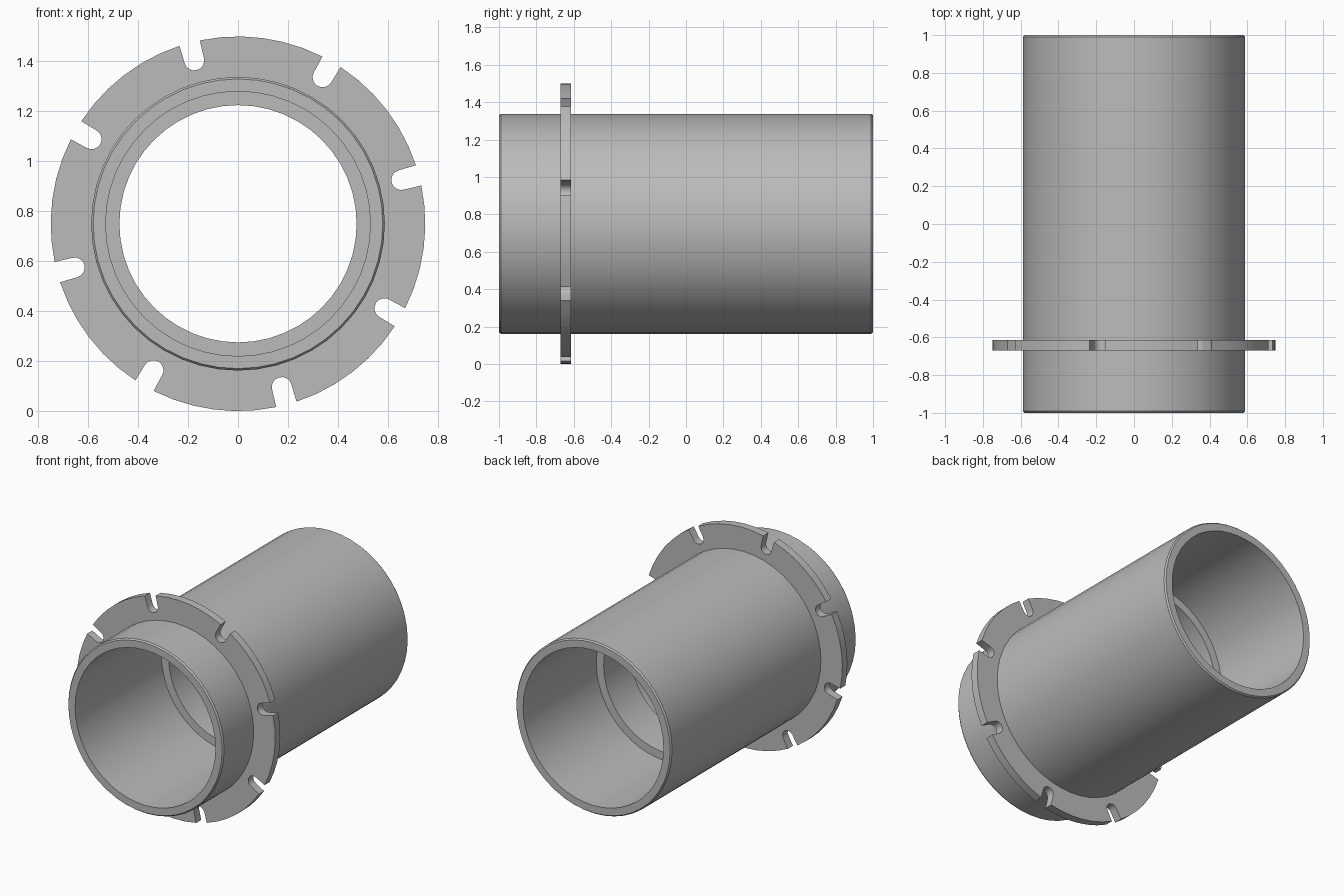
import bpy
import bmesh
from math import sin, cos, asin, pi, radians

CENTRE_Z = 0.75

cube = bpy.data.objects.get("Cube")
if cube:
    bpy.data.objects.remove(cube, do_unlink=True)

# One plain grey for everything
grey = bpy.data.materials.new("plain_grey")
grey.use_nodes = True
colour = (0.5, 0.5, 0.5, 1)
grey.diffuse_color = colour
grey.node_tree.nodes["Principled BSDF"].inputs["Base Color"].default_value = colour


def finish(bm, name):
    bmesh.ops.recalc_face_normals(bm, faces=bm.faces)
    mesh = bpy.data.meshes.new(name)
    bm.to_mesh(mesh)
    bm.free()
    mesh.materials.append(grey)
    obj = bpy.data.objects.new(name, mesh)
    bpy.context.collection.objects.link(obj)
    bpy.ops.object.select_all(action='DESELECT')
    obj.select_set(True)
    bpy.context.view_layer.objects.active = obj
    bpy.ops.object.shade_smooth_by_angle(angle=radians(30))


def lathe(name, profile, sides):
    """Spin a closed (radius, y) profile around the tube axis."""
    bm = bmesh.new()
    rings = []
    for i in range(sides):
        a = 2 * pi * i / sides
        rings.append([bm.verts.new((r * cos(a), y, CENTRE_Z + r * sin(a)))
                      for r, y in profile])
    n = len(profile)
    for i in range(sides):
        a, b = rings[i], rings[(i + 1) % sides]
        for j in range(n):
            k = (j + 1) % n
            bm.faces.new((a[j], a[k], b[k], b[j]))
    finish(bm, name)


# Tube with chamfered ends and a narrower shoulder inside the bore
lathe("tube", [(0.53, -1), (0.58, -1), (0.588, -0.99), (0.588, 0.99), (0.58, 1),
               (0.53, 1), (0.53, 0.21), (0.475, 0.21), (0.475, -0.07),
               (0.53, -0.07)], 48)


def flange(name, outer, inner, front, back, notches, first_angle):
    """Flat ring with round-bottomed notches cut in from its rim."""
    slot, mouth, depth, steps, rim_steps = 0.04, 0.042, 0.677, 8, 6
    pairs = []  # (outer point, inner point), each as (radius direction, sideways, angle)

    def add(u, v, base):
        inner_turn = asin(v / inner)
        pairs.append(((u * cos(base) - v * sin(base), u * sin(base) + v * cos(base)),
                      (inner * cos(base + inner_turn), inner * sin(base + inner_turn))))

    pitch = 2 * pi / notches
    edge = asin(mouth / outer)
    rim_u = outer * cos(edge)
    for n in range(notches):
        base = first_angle + n * pitch
        # Notch: mouth corner, rounded bottom, mouth corner
        add(rim_u, -mouth, base)
        for s in range(steps + 1):
            t = pi * s / steps
            add(depth - slot * sin(t), -slot * cos(t), base)
        add(rim_u, mouth, base)
        # Rim up to the next notch
        for s in range(1, rim_steps):
            a = base + edge + (pitch - 2 * edge) * s / rim_steps
            add(outer, 0, a)

    bm = bmesh.new()
    rows = [[bm.verts.new((x, front, CENTRE_Z + z)) for x, z in pair] for pair in pairs]
    for i, (o, c) in enumerate(rows):
        o2, c2 = rows[(i + 1) % len(rows)]
        bm.faces.new((o, o2, c2, c))
    extruded = bmesh.ops.extrude_face_region(bm, geom=bm.faces[:], use_keep_orig=True)
    moved = [g for g in extruded["geom"] if isinstance(g, bmesh.types.BMVert)]
    bmesh.ops.translate(bm, verts=moved, vec=(0, back - front, 0))
    finish(bm, name)


# Notched mounting flange, seated in the tube wall
flange("mounting_flange", 0.75, 0.575, -0.67, -0.615, 8, radians(15))
